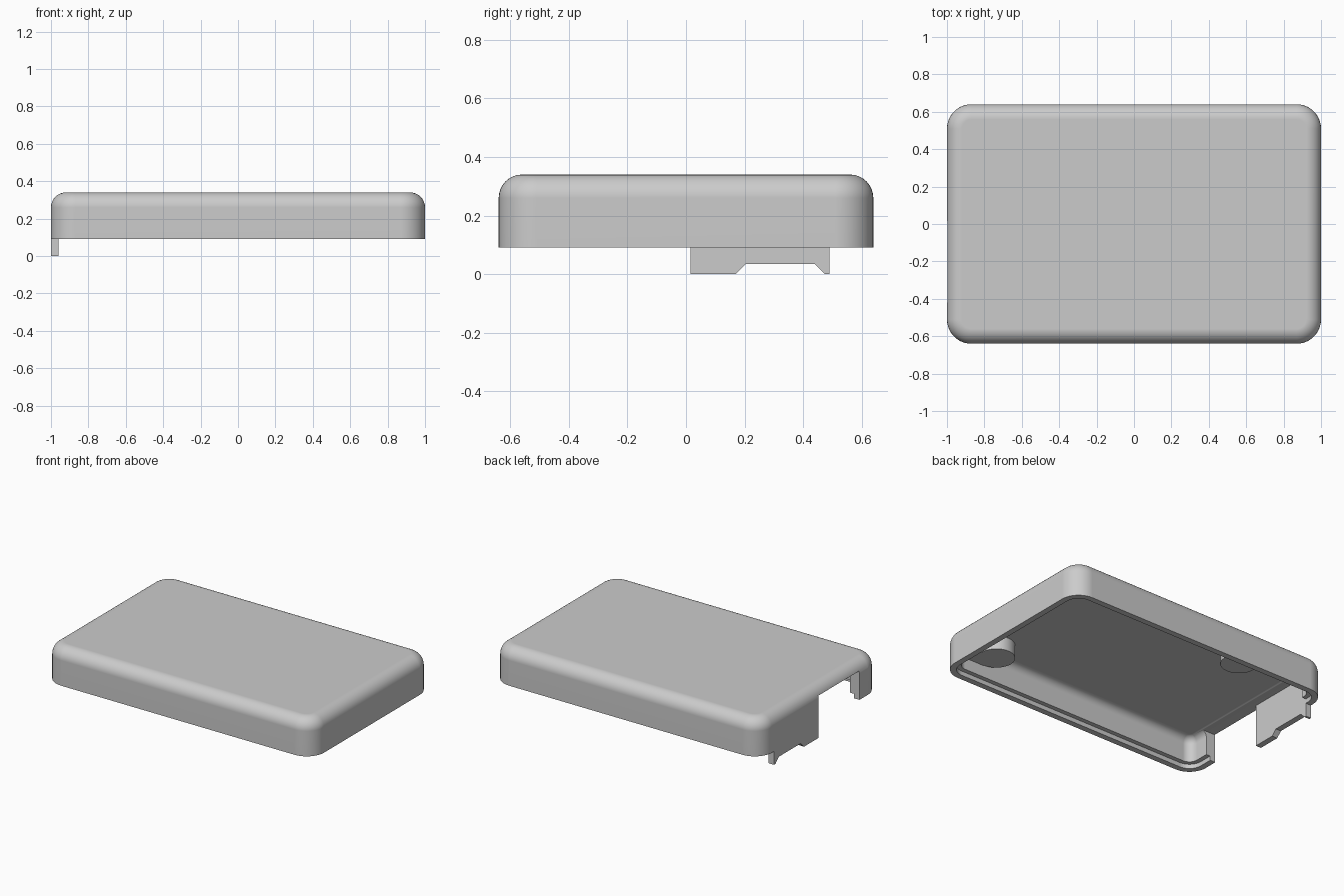
import bpy, bmesh
from math import sin, cos, pi

cube = bpy.data.objects.get("Cube")
if cube:
    bpy.data.objects.remove(cube, do_unlink=True)

HALF_X, HALF_Y = 1.0, 0.64
RIM_Z, TOP_Z, CEILING_Z = 0.09, 0.34, 0.29
CORNER, LIP, WALL = 0.13, 0.04, 0.07
BOSS_Z = 0.2

grey = bpy.data.materials.new("plain grey")
grey.use_nodes = True
grey.diffuse_color = (0.6, 0.6, 0.6, 1)
grey.node_tree.nodes["Principled BSDF"].inputs["Base Color"].default_value = (0.6, 0.6, 0.6, 1)


def finish(bm, name):
    bmesh.ops.recalc_face_normals(bm, faces=bm.faces)
    mesh = bpy.data.meshes.new(name)
    bm.to_mesh(mesh)
    bm.free()
    mesh.materials.append(grey)
    obj = bpy.data.objects.new(name, mesh)
    bpy.context.collection.objects.link(obj)
    return obj


def prism(name, points, lift):
    """Extrude a closed outline of 3D points by a vector."""
    bm = bmesh.new()
    face = bm.faces.new([bm.verts.new(p) for p in points])
    grown = bmesh.ops.extrude_face_region(bm, geom=[face])["geom"]
    # the starting face stays as the other cap
    bmesh.ops.translate(bm, vec=lift, verts=[g for g in grown if isinstance(g, bmesh.types.BMVert)])
    return finish(bm, name)


def box(name, x, y, z):
    base = [(x[0], y[0], z[0]), (x[1], y[0], z[0]), (x[1], y[1], z[0]), (x[0], y[1], z[0])]
    return prism(name, base, (0, 0, z[1] - z[0]))


def rounded_ring(bm, inset, z, steps=10):
    """Rounded rectangle shrunk by inset, at height z."""
    r = max(CORNER - inset, 0.015)
    cx, cy = HALF_X - inset - r, HALF_Y - inset - r
    ring = []
    for k, (sx, sy) in enumerate([(1, 1), (-1, 1), (-1, -1), (1, -1)]):
        for i in range(steps + 1):
            a = (k + i / steps) * pi / 2
            ring.append(bm.verts.new((sx * cx + r * cos(a), sy * cy + r * sin(a), z)))
    return ring


def fillet(inset, top, radius, steps=8):
    """Rounded edge from wall to flat, as (inset, z) pairs."""
    return [(inset + radius * (1 - cos(i / steps * pi / 2)),
             top - radius * (1 - sin(i / steps * pi / 2))) for i in range(steps + 1)]


# Hollow shell: ceiling, inner wall, stepped rim, outer wall, rounded top
section = fillet(WALL, CEILING_Z, 0.05)[::-1]
section += [(WALL, RIM_Z + 0.03), (LIP, RIM_Z + 0.03), (LIP, RIM_Z), (0, RIM_Z)]
section += fillet(0, TOP_Z, 0.08)
bm = bmesh.new()
rings = [rounded_ring(bm, inset, z) for inset, z in section]
for low, high in zip(rings, rings[1:]):
    for i in range(len(low)):
        j = (i + 1) % len(low)
        bm.faces.new((low[i], low[j], high[j], high[i]))
bm.faces.new(rings[0])
bm.faces.new(rings[-1])
shell = finish(bm, "cover_shell")

# Side opening, and thinner wall behind the tab
cutters = [box("opening_cutter", (-1.1, -0.87), (-0.42, 0.015), (-0.1, 0.283)),
           box("tab_recess_cutter", (-1 + LIP, -0.87), (0.014, 0.49), (-0.1, 0.283))]
for cutter in cutters:
    mod = shell.modifiers.new("cut", 'BOOLEAN')
    mod.operation = 'DIFFERENCE'
    mod.solver = 'EXACT'
    mod.object = cutter
    bpy.context.view_layer.objects.active = shell
    bpy.ops.object.modifier_apply(modifier=mod.name)
    bpy.data.objects.remove(cutter, do_unlink=True)

# Hanging tab with a shallow cut-out in its lower edge
outline = [(0.015, 0), (0.17, 0), (0.205, 0.035), (0.44, 0.035),
           (0.475, 0), (0.49, 0), (0.49, RIM_Z), (0.015, RIM_Z)]
prism("side_tab", [(-1, y, z) for y, z in outline], (LIP, 0, 0))


# Round posts under the ceiling, each joined to the near wall
def post(name, x, y, radius=0.115, sides=32):
    ring = [(x + radius * cos(2 * pi * i / sides), y + radius * sin(2 * pi * i / sides), BOSS_Z)
            for i in range(sides)]
    return prism(name, ring, (0, 0, CEILING_Z + 0.01 - BOSS_Z))


smooth = [shell, post("front_post", 0.72, -0.45), post("back_post", -0.46, 0.45)]
box("front_post_block", (0.72, 0.94), (-0.58, -0.45), (BOSS_Z, CEILING_Z + 0.005))

# Soft shading with crisp edges
bpy.ops.object.select_all(action='DESELECT')
for obj in smooth:
    obj.select_set(True)
bpy.context.view_layer.objects.active = shell
bpy.ops.object.shade_smooth_by_angle(angle=pi / 6)
weighted = shell.modifiers.new("even_normals", 'WEIGHTED_NORMAL')
weighted.keep_sharp = True
